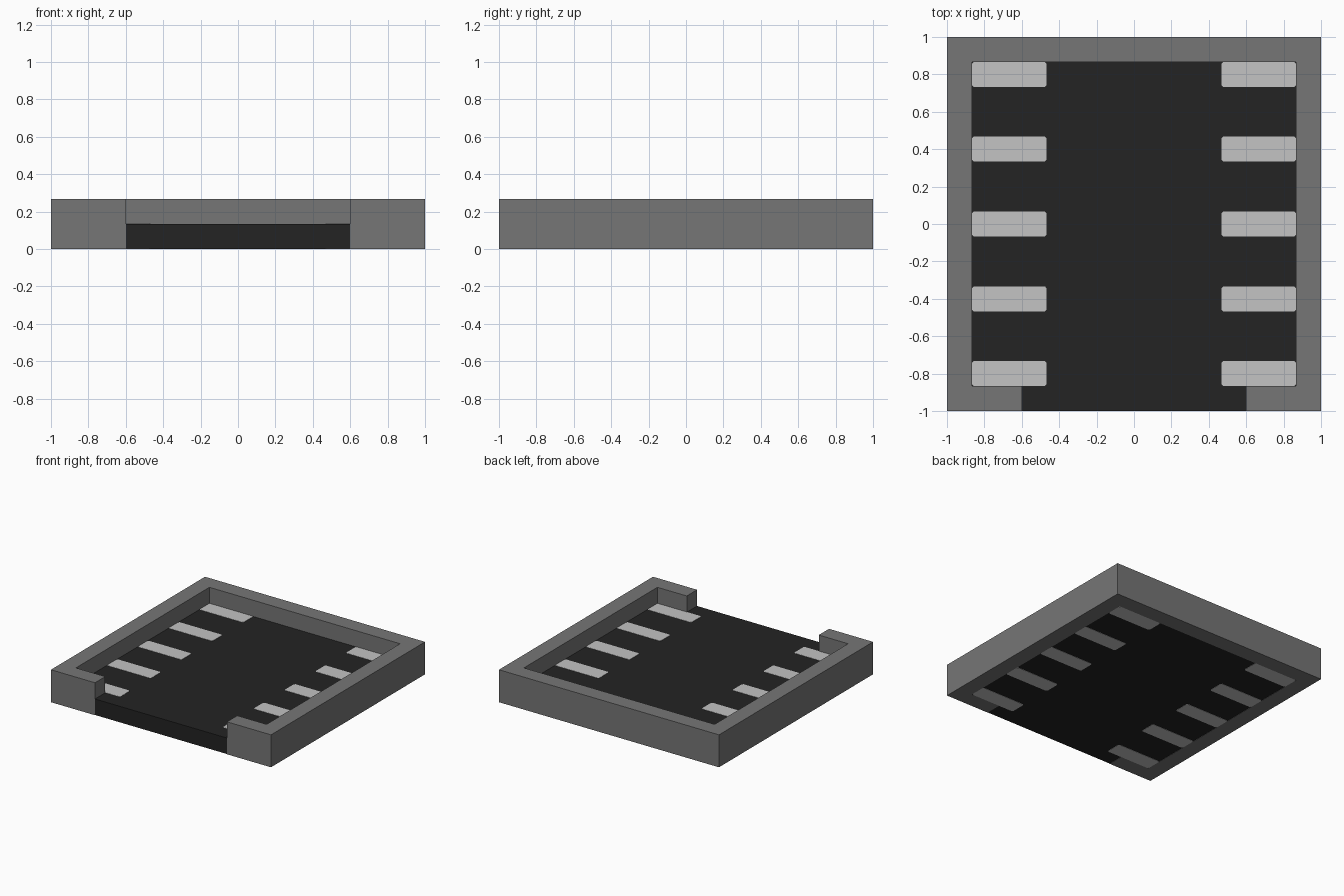
import bpy, bmesh

if "Cube" in bpy.data.objects:
    bpy.data.objects.remove(bpy.data.objects["Cube"])

U = 2 / 15          # wall thickness and floor height
H = 2 * U           # frame height
IN = 1 - U          # inner wall position


def material(name, srgb):
    v = ((srgb / 255 + 0.055) / 1.055) ** 2.4
    m = bpy.data.materials.new(name)
    m.diffuse_color = (v, v, v, 1)
    m.use_nodes = True
    m.node_tree.nodes["Principled BSDF"].inputs["Base Color"].default_value = m.diffuse_color
    return m


def prism(name, outline, z0, z1, mat):
    """Extrude a counter-clockwise outline from z0 to z1."""
    bm = bmesh.new()
    base = bm.faces.new([bm.verts.new((x, y, z0)) for x, y in outline])
    top = bmesh.ops.extrude_face_region(bm, geom=[base], use_keep_orig=True)
    verts = [g for g in top["geom"] if isinstance(g, bmesh.types.BMVert)]
    bmesh.ops.translate(bm, verts=verts, vec=(0, 0, z1 - z0))
    bmesh.ops.recalc_face_normals(bm, faces=bm.faces)
    me = bpy.data.meshes.new(name)
    bm.to_mesh(me)
    bm.free()
    me.materials.append(mat)
    ob = bpy.data.objects.new(name, me)
    bpy.context.collection.objects.link(ob)
    return ob


grey = material("wall grey", 118)
black = material("floor black", 35)
silver = material("pad silver", 195)

# Surrounding wall, open in the middle of the front
half = [(0.6, -1), (1, -1), (1, 1), (-1, 1), (-1, -1), (-0.6, -1)]
inner = [(-0.6, -IN), (-IN, -IN), (-IN, IN), (IN, IN), (IN, -IN), (0.6, -IN)]
prism("outer_wall", half + inner, 0, H, grey)

# Floor slab, running out through the front opening
E = 0.002
prism("floor", [(-0.6, -1), (0.6, -1), (0.6, -IN), (IN, -IN),
                (IN, IN), (-IN, IN), (-IN, -IN), (-0.6, -IN)], E, U, black)

# Contact pads passing through the floor, with clipped corners
C = 0.01
for side, sx in (("left", -1), ("right", 1)):
    for i in range(5):
        cx, cy = sx * (IN - 0.2), -0.8 + 0.4 * i
        a, b = 0.2, U / 2
        pts = [(-a + C, -b), (a - C, -b), (a, -b + C), (a, b - C),
               (a - C, b), (-a + C, b), (-a, b - C), (-a, -b + C)]
        prism(f"{side}_pad_{i + 1}", [(cx + x, cy + y) for x, y in pts],
              0, U + E, silver)
